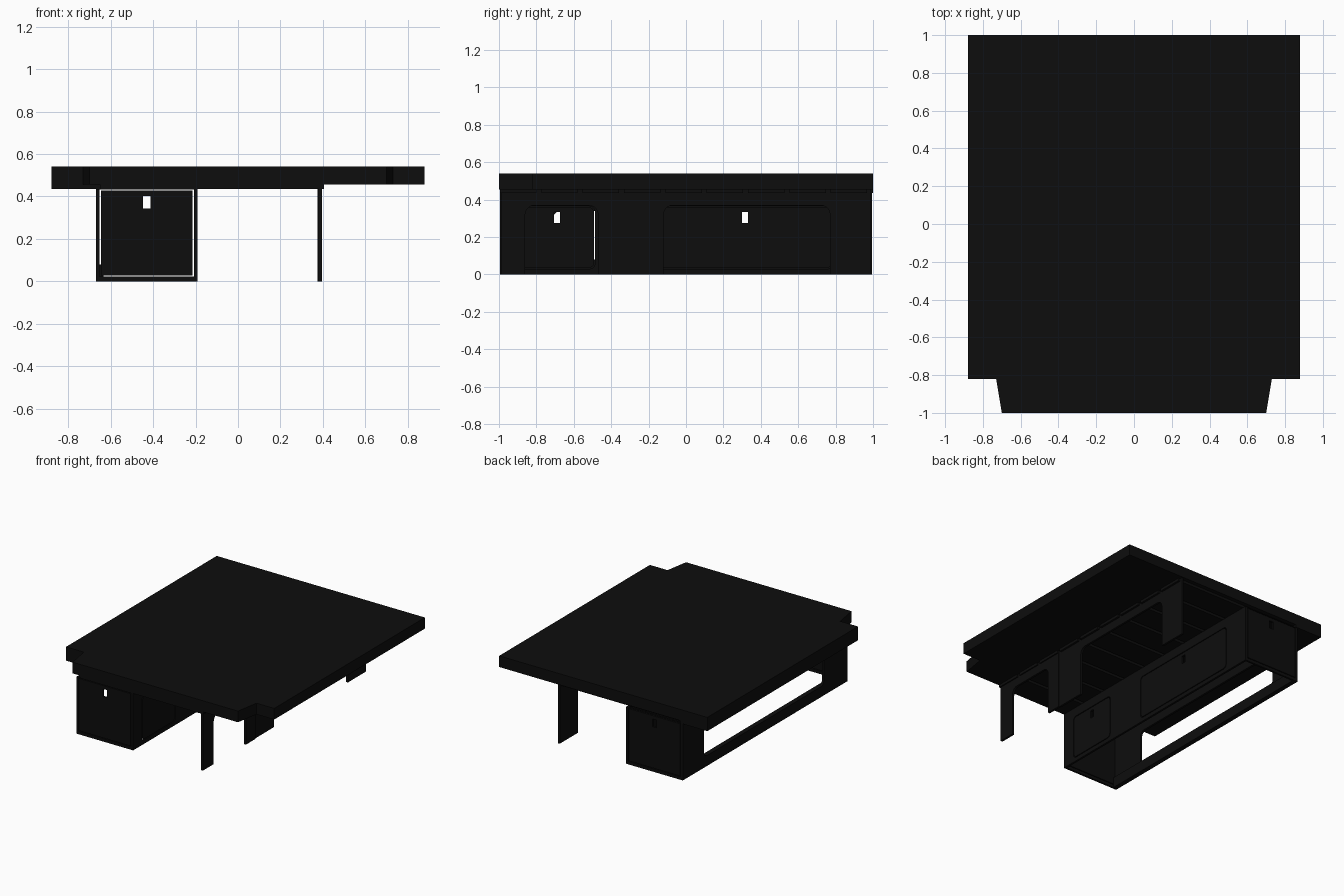
import bpy
import math

cube = bpy.data.objects.get("Cube")
if cube:
    bpy.data.objects.remove(cube, do_unlink=True)

# Single near-black finish
COLOUR = (0.004, 0.004, 0.004, 1)
black = bpy.data.materials.new("black_board")
black.use_nodes = True
black.diffuse_color = COLOUR
black.node_tree.nodes["Principled BSDF"].inputs["Base Color"].default_value = COLOUR


def rect(a0, a1, b0, b1, r=0.0):
    """Rectangle outline, optionally with rounded corners."""
    if r == 0:
        return [(a0, b0), (a1, b0), (a1, b1), (a0, b1)]
    pts = []
    corners = [(a1 - r, b0 + r), (a1 - r, b1 - r), (a0 + r, b1 - r), (a0 + r, b0 + r)]
    for i, (ca, cb) in enumerate(corners):
        for k in range(6):
            t = math.radians(i * 90 - 90 + k * 18)
            pts.append((ca + r * math.cos(t), cb + r * math.sin(t)))
    return pts


def plate(name, axis, lo, hi, loops):
    """Flat board: outline first, then holes, thickened from lo to hi along axis."""
    curve = bpy.data.curves.new(name + "_outline", "CURVE")
    curve.dimensions = "2D"
    curve.fill_mode = "BOTH"
    curve.extrude = (hi - lo) / 2
    for loop in loops:
        spline = curve.splines.new("POLY")
        spline.points.add(len(loop) - 1)
        for p, (a, b) in zip(spline.points, loop):
            p.co = (a, b, 0, 1)
        spline.use_cyclic_u = True
    temp = bpy.data.objects.new(name + "_temp", curve)
    bpy.context.collection.objects.link(temp)
    graph = bpy.context.evaluated_depsgraph_get()
    mesh = bpy.data.meshes.new_from_object(temp.evaluated_get(graph))
    bpy.data.objects.remove(temp, do_unlink=True)
    mid = (lo + hi) / 2
    for v in mesh.vertices:
        a, b, c = v.co
        v.co = {"x": (c + mid, a, b), "y": (a, mid - c, b), "z": (a, b, c + mid)}[axis]
    mesh.name = name
    mesh.materials.clear()
    mesh.materials.append(black)
    for poly in mesh.polygons:
        poly.material_index = 0
        poly.use_smooth = False
    obj = bpy.data.objects.new(name, mesh)
    bpy.context.collection.objects.link(obj)
    return obj


# Top slab with a tapered tongue at the front
half = [(0.7, -1), (0.73, -0.82), (0.88, -0.82), (0.88, 1)]
slab = half + [(-x, y) for x, y in reversed(half)]
plate("top_slab", "z", 0.455, 0.54, [slab])
plate("right_under_board", "z", 0.435, 0.455, [rect(-0.88, -0.65, -0.82, 1)])

# Cross slats under the slab
SLATS = 9
for i in range(SLATS):
    y = -0.995 + i * 1.99 / SLATS
    plate(f"slat_{i + 1}", "z", 0.435, 0.455, [rect(-0.65, 0.405, y, y + 0.195)])

# Left support boards, arched between three feet
R = 0.05


def arched(y0, y1, a0, a1, top):
    """Board outline with one round-cornered arch open at the floor."""
    arch = [(a0, 0), (a0, top - R)]
    arch += [(a0 + R - R * math.cos(t), top - R + R * math.sin(t))
             for t in (math.radians(18 * k) for k in range(1, 6))]
    arch += [(a1 - R + R * math.sin(t), top - R + R * math.cos(t))
             for t in (math.radians(18 * k) for k in range(6))]
    return [(y0, 0)] + arch + [(a1, 0), (y1, 0), (y1, 0.455), (y0, 0.455)]


plate("left_support_front", "x", 0.380, 0.396, [arched(-0.99, -0.355, -0.86, -0.47, 0.37)])
plate("left_support_back", "x", 0.374, 0.390, [arched(-0.355, 0.99, -0.12, 0.77, 0.37)])

# Inner long side of the cabinet with two drawer fronts
GAP = 0.006
drawers = [(-0.885, -0.492), (-0.15, 0.78)]
openings = [rect(a - GAP, b + GAP, 0.03, 0.365, 0.03) for a, b in drawers]
plate("cabinet_inner_side", "x", -0.206, -0.19,
      [rect(-0.995, 0.995, 0, 0.435)] + openings)
for i, (a, b) in enumerate(drawers):
    m = (a + b) / 2
    plate(f"drawer_front_{i + 1}", "x", -0.206, -0.19,
          [rect(a, b, 0.036, 0.359, 0.026), rect(m - 0.016, m + 0.016, 0.275, 0.335)])

# Outer long side with a long window, and its floor rail
plate("cabinet_outer_side", "x", -0.67, -0.654,
      [rect(-0.995, 0.995, 0, 0.435), rect(-0.71, 0.74, 0.08, 0.34, 0.04)])
plate("floor_rail", "x", -0.654, -0.634, [rect(-0.98, 0.98, 0, 0.08)])

# Cabinet ends: a frame and a door with a finger hole
for name, y in (("front", -0.9875), ("back", 0.9875)):
    lo, hi = y - 0.0075, y + 0.0075
    plate(name + "_end_frame", "y", lo, hi,
          [rect(-0.654, -0.206, 0, 0.435), rect(-0.652, -0.208, 0.022, 0.433)])
    plate(name + "_end_door", "y", lo, hi,
          [rect(-0.646, -0.214, 0.028, 0.427), rect(-0.447, -0.413, 0.342, 0.402)])
